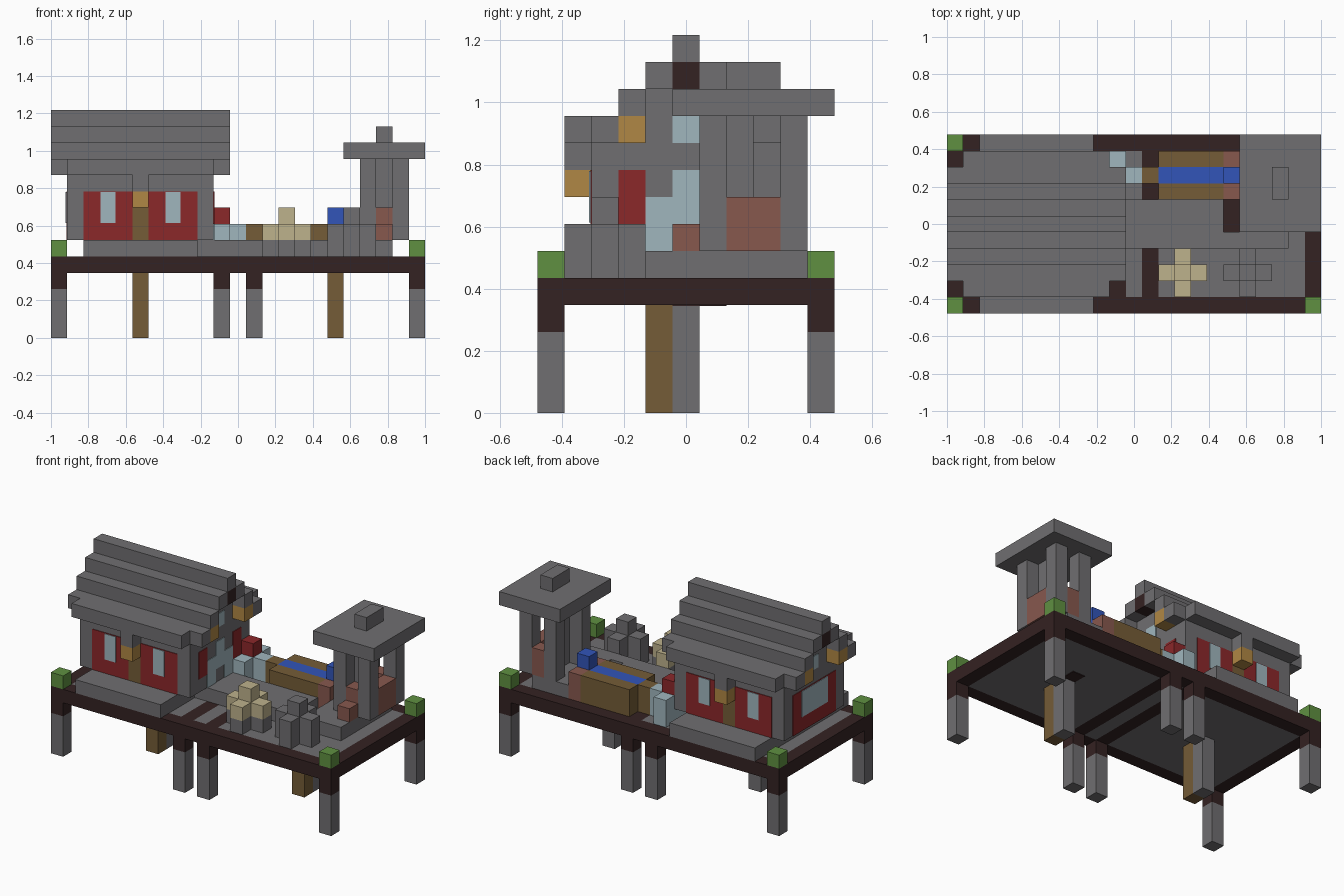
import bpy

if "Cube" in bpy.data.objects:
    bpy.data.objects.remove(bpy.data.objects["Cube"])

U = 2 / 23          # one building block
PLATE = 0.004       # thickness of painted panels


def material(name, r, g, b):
    m = bpy.data.materials.new(name)
    m.diffuse_color = (r, g, b, 1)
    m.use_nodes = True
    m.node_tree.nodes["Principled BSDF"].inputs["Base Color"].default_value = (r, g, b, 1)
    return m


STONE = material("stone grey", .162, .158, .165)
DARK = material("dark timber", .034, .016, .016)
WOOD = material("brown wood", .178, .107, .038)
RED = material("red paint", .26, .021, .023)
GLASS = material("pale glass", .352, .468, .515)
GOLD = material("lantern gold", .434, .242, .058)
GREEN = material("leaf green", .115, .28, .053)
SAND = material("sand", .515, .445, .262)
CLAY = material("terracotta", .242, .098, .076)
BLUE = material("water blue", .032, .091, .485)


def block(name, mat, xs, ys, zs, grow=(0, 0, 0)):
    """Box covering the given inclusive ranges of block cells."""
    spans = [(s, s) if isinstance(s, int) else s for s in (xs, ys, zs)]
    origin = (-1, -5.5 * U, 0)
    lo = [o + s[0] * U - g for o, s, g in zip(origin, spans, grow)]
    hi = [o + (s[1] + 1) * U + g for o, s, g in zip(origin, spans, grow)]
    bpy.ops.mesh.primitive_cube_add(size=1, location=[(a + b) / 2 for a, b in zip(lo, hi)])
    ob = bpy.context.object
    ob.name = name
    ob.scale = [b - a for a, b in zip(lo, hi)]
    bpy.ops.object.transform_apply(location=False, rotation=False, scale=True)
    ob.data.materials.append(mat)
    return ob


def both(name, mat, xs, ys, zs, grow=(0, 0, 0)):
    """A block and its front-to-back mirror image."""
    a, b = (ys, ys) if isinstance(ys, int) else ys
    block("front_" + name, mat, xs, (a, b), zs, grow)
    block("back_" + name, mat, xs, (10 - b, 10 - a), zs, grow)


def pile(name, mat, x, y, z):
    """Plus shaped layer with one block on top."""
    block(name + "_row", mat, (x - 1, x + 1), y, z)
    for side in (-1, 1):
        block(name + "_side", mat, x, y + side, z)
    block(name + "_top", mat, x, y, z + 1)


# Deck with dark rim and cross beams
both("rim", DARK, (0, 22), 0, 4)
for x in (0, 22, 10, 12):
    block("deck_beam", DARK, x, (1, 9), 4)
block("house_deck", STONE, (1, 9), (1, 9), 4)
block("middle_deck", STONE, 11, (1, 9), 4)
block("yard_deck", STONE, (13, 21), (1, 9), 4)
block("dark_threshold", DARK, 17, (5, 6), 4, (0, 0, PLATE))

# Legs and centre posts
for x in (0, 10, 12, 22):
    both("leg", STONE, x, 0, (0, 2))
    both("leg_cap", DARK, x, 0, 3)
for x in (5, 17):
    block("wood_post", WOOD, x, 4, (0, 3))
    block("stone_post", STONE, x, 5, (0, 3))

# Corner shrubs
for x in (0, 22):
    both("shrub", GREEN, x, 0, 5)

# House floor, porches and path
block("house_floor", STONE, (2, 8), (0, 10), 5)
block("plaza", STONE, (9, 16), (4, 6), 5)
block("path", STONE, (17, 20), 4, 5)
block("tower_floor", STONE, (18, 20), (5, 9), 5)

# House walls
both("wall", STONE, (1, 9), 2, (6, 9))
for x in (1, 9):
    block("side_wall", STONE, x, (3, 7), (6, 10))
    block("gable", STONE, x, (4, 6), 11)

# Painted panels, windows and doors on the long walls
for x in (2, 6):
    both("red_panel", RED, (x, x + 2), 2, (6, 8), (0, PLATE, 0))
for x in (3, 7):
    both("window", GLASS, x, 2, (7, 8), (-.004, 2 * PLATE, -.004))
both("door", WOOD, 5, 2, (6, 7), (0, PLATE, 0))
both("lantern", GOLD, 5, 1, 8)
both("lantern_hook", STONE, 5, 1, 9)

# Side wall panels
block("left_red_panel", RED, 1, (3, 7), (6, 8), (PLATE, 0, 0))
block("left_window", GLASS, 1, (4, 6), (7, 8), (2 * PLATE, 0, -.004))
both("right_red_panel", RED, 9, 3, (7, 8), (PLATE, 0, 0))
both("right_low_window", GLASS, 9, 4, (6, 7), (PLATE, 0, 0))
block("right_window", GLASS, 9, 5, (7, 8), (PLATE, 0, 0))
for x in (1, 9):
    block("gable_window", GLASS, x, 5, 10, (PLATE, 0, 0))

# Stepped roof
both("eave", STONE, (1, 9), 1, 10)
for y, z in ((2, 10), (3, 11), (4, 12)):
    both("roof_step", STONE, (0, 10), y, z)
block("ridge", STONE, (0, 10), 5, 13)
block("ridge_beam", DARK, (0, 10), 5, 12)
for x in (0, 10):
    both("gable_lantern", GOLD, x, 3, 10)

# Glass crates with a red crate on top
block("glass_crates", GLASS, 10, (7, 9), (5, 6))
block("glass_crate_side", GLASS, 11, 8, (5, 6))
block("red_crate", RED, 10, 8, 7)

# Sand and rock piles on stone footings
for name, mat, x in (("sand", SAND, 14), ("rock", STONE, 18)):
    pile(name, mat, x, 2, 6)
    block(name + "_footing", STONE, (x - 1, x + 1), 2, 5)
    for y in (1, 3):
        block(name + "_footing_side", STONE, x, y, 5)

# Water trough
for y in (7, 9):
    block("trough_side", WOOD, (13, 16), y, (5, 6))
    block("trough_clay_end", CLAY, 17, y, (5, 6))
block("trough_end", WOOD, 12, 8, (5, 6))
block("water", BLUE, (13, 17), 8, (5, 6))
block("water_spout", BLUE, 17, 8, 7)

# Tower with corner posts, low clay walls, flue and roof
for x in (19, 21):
    for y in (6, 9):
        block("tower_post", STONE, x, y, (6, 10))
for y in (6, 9):
    block("tower_low_wall", CLAY, 20, y, (6, 7))
block("tower_side_wall", CLAY, 21, (7, 8), (6, 7))
block("tower_step", CLAY, 20, 5, 6)
block("flue", STONE, 20, 7, (6, 10))
block("tower_roof", STONE, (18, 22), (5, 10), 11)
block("chimney", STONE, 20, (7, 8), 12)
